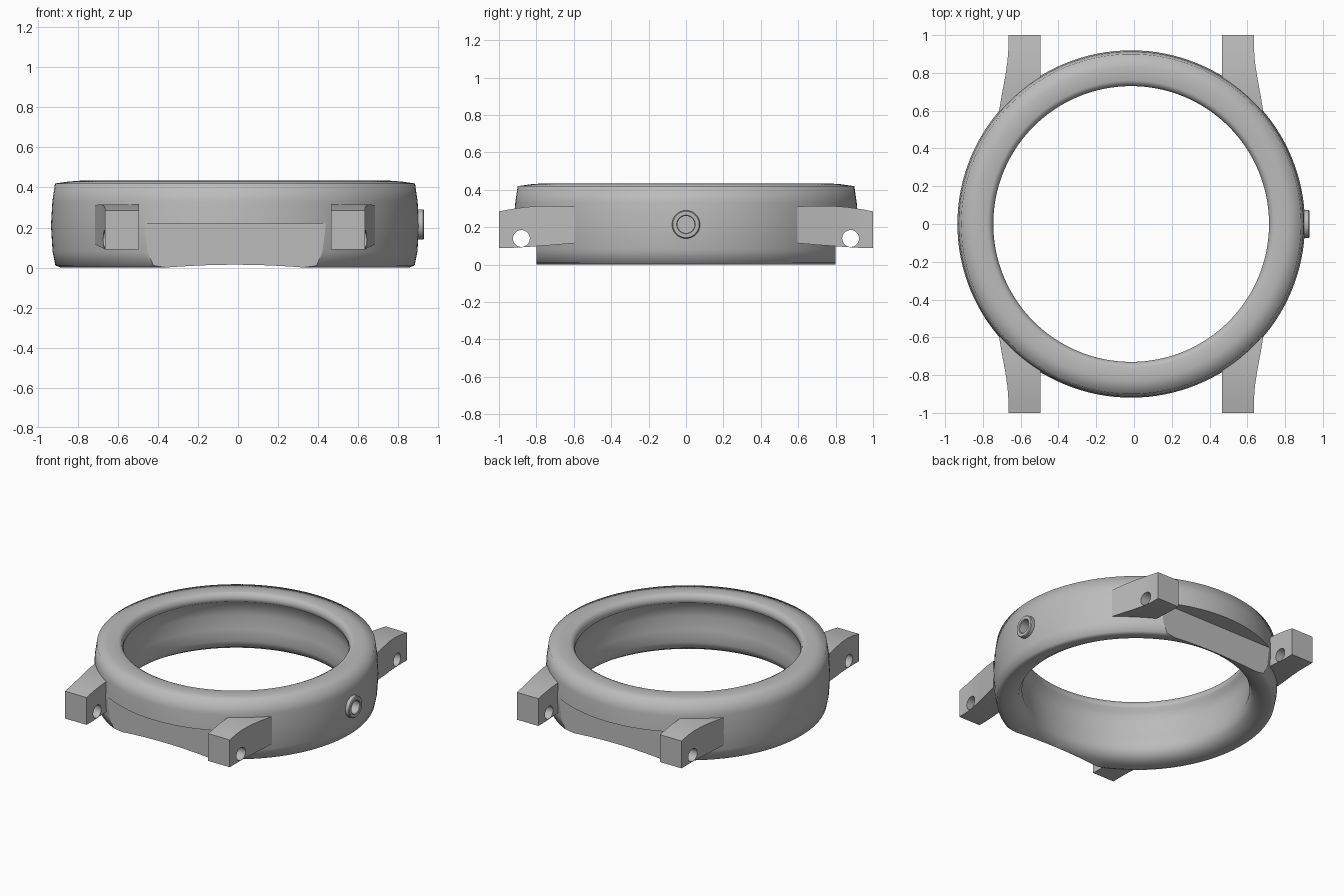
import bpy, bmesh, math
from mathutils import Matrix

cube = bpy.data.objects.get("Cube")
if cube:
    bpy.data.objects.remove(cube, do_unlink=True)

CX = -0.015      # ring centre in x
MID = 0.215      # crown height
steel = bpy.data.materials.new("steel_grey")
steel.diffuse_color = (0.5, 0.5, 0.5, 1)
steel.use_nodes = True
steel.node_tree.nodes["Principled BSDF"].inputs["Base Color"].default_value = (0.5, 0.5, 0.5, 1)


def make(name, bm, smooth=False):
    bmesh.ops.recalc_face_normals(bm, faces=bm.faces[:])
    for f in bm.faces:
        f.smooth = smooth
    mesh = bpy.data.meshes.new(name)
    bm.to_mesh(mesh)
    bm.free()
    mesh.materials.append(steel)
    ob = bpy.data.objects.new(name, mesh)
    bpy.context.collection.objects.link(ob)
    return ob


def lathe(name, profile, matrix, steps, smooth):
    """Closed profile of (radius, height) spun about z, then placed."""
    bm = bmesh.new()
    rings = []
    for i in range(steps):
        a = math.tau * i / steps
        rings.append([bm.verts.new((r * math.cos(a), r * math.sin(a), z)) for r, z in profile])
    n = len(profile)
    for i in range(steps):
        p, q = rings[i], rings[(i + 1) % steps]
        for j in range(n):
            k = (j + 1) % n
            bm.faces.new((p[j], q[j], q[k], p[k]))
    bm.transform(matrix)
    return make(name, bm, smooth)


def rod(name, radius, x, y, z, length):
    """Cylinder lying along x."""
    bm = bmesh.new()
    m = Matrix.Translation((x, y, z)) @ Matrix.Rotation(math.pi / 2, 4, 'Y')
    bmesh.ops.create_cone(bm, cap_ends=True, segments=32, radius1=radius,
                          radius2=radius, depth=length, matrix=m)
    return make(name, bm)


def box(name, centre, size):
    bm = bmesh.new()
    bmesh.ops.create_cube(bm, size=1, matrix=Matrix.Translation(centre) @ Matrix.Diagonal((*size, 1)))
    return make(name, bm)


def cut(ob, cutter):
    mod = ob.modifiers.new("cut", 'BOOLEAN')
    mod.operation = 'DIFFERENCE'
    mod.solver = 'EXACT'
    mod.object = cutter
    bpy.context.view_layer.update()
    bpy.context.view_layer.objects.active = ob
    bpy.ops.object.modifier_apply(modifier=mod.name)
    bpy.data.objects.remove(cutter, do_unlink=True)


def sharpen(ob, degrees):
    bpy.ops.object.select_all(action='DESELECT')
    ob.select_set(True)
    bpy.context.view_layer.objects.active = ob
    bpy.ops.object.shade_smooth_by_angle(angle=math.radians(degrees))


# Case ring: bowed outer wall, thin lip at the top, rounded foot
case_profile = [
    (0.87, 0.0), (0.898, 0.01), (0.912, 0.08), (0.92, 0.21), (0.913, 0.33), (0.90, 0.42),
    (0.83, 0.43), (0.76, 0.435), (0.74, 0.425), (0.73, 0.40), (0.73, 0.375),
    (0.75, 0.36), (0.757, 0.27), (0.75, 0.17), (0.735, 0.09), (0.757, 0.04), (0.80, 0.014)]
case = lathe("case_ring", case_profile, Matrix.Translation((CX, 0, 0)), 128, True)

# Flat notches under the case at front and back
for sy in (-1, 1):
    cut(case, box("notch_cutter", (CX, sy * 1.0, 0.01), (1.4, 0.4, 0.42)))

# Blind hole for the crown stem
cut(case, rod("stem_cutter", 0.046, 0.9, 0, MID, 0.12))

# Crown tube
tube = [(0.046, 0.86), (0.075, 0.86), (0.075, 0.925), (0.07, 0.93), (0.05, 0.93), (0.046, 0.926)]
crown = lathe("crown_tube", tube,
              Matrix.Translation((0, 0, MID)) @ Matrix.Rotation(math.pi / 2, 4, 'Y'), 48, False)
sharpen(crown, 35)

# Lugs: (y, outer x, bottom z, top z) sections from tip to case
sections = [(1.0, 0.65, 0.09, 0.285), (0.93, 0.65, 0.09, 0.298), (0.86, 0.655, 0.094, 0.308),
            (0.78, 0.667, 0.10, 0.314), (0.7, 0.682, 0.106, 0.315), (0.595, 0.70, 0.115, 0.311)]
for sx, side in ((-1, "right"), (1, "left")):
    for sy, end in ((-1, "front"), (1, "back")):
        bm = bmesh.new()
        rows = []
        for y, xo, zb, zt in sections:
            yi = max(y, 0.67)
            pts = [(0.48, yi, zb), (xo, y, zb), (xo, y, zt), (0.48, yi, zt)]
            rows.append([bm.verts.new((CX + sx * px, sy * py, pz)) for px, py, pz in pts])
        for p, q in zip(rows, rows[1:]):
            for j in range(4):
                k = (j + 1) % 4
                bm.faces.new((p[j], p[k], q[k], q[j]))
        bm.faces.new(rows[0])
        bm.faces.new(rows[-1])
        lug = make(f"{end}_{side}_lug", bm)
        # Strap pin hole
        cut(lug, rod("pin_cutter", 0.045, CX + sx * 0.56, sy * 0.88, 0.14, 0.5))
        sharpen(lug, 35)
